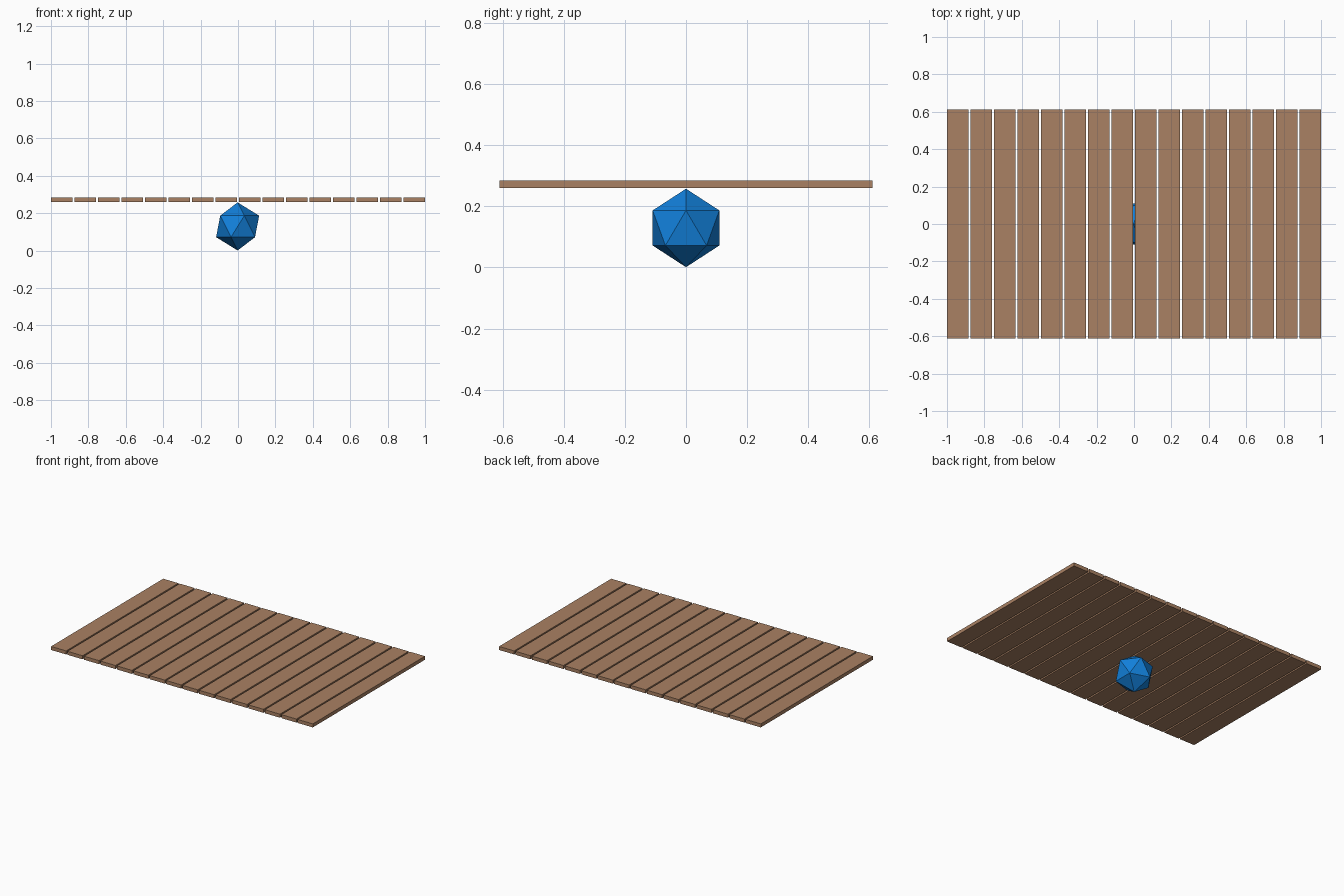
import bpy

if "Cube" in bpy.data.objects:
    bpy.data.objects.remove(bpy.data.objects["Cube"])


def material(name, rgb):
    m = bpy.data.materials.new(name)
    m.diffuse_color = (*rgb, 1.0)
    m.use_nodes = True
    m.node_tree.nodes["Principled BSDF"].inputs["Base Color"].default_value = m.diffuse_color
    return m


wood = material("brown_wood", (0.40, 0.22, 0.125))
blue = material("blue", (0.006, 0.22, 0.72))

# Faceted ball: a flat-shaded icosahedron standing on its point
RADIUS = 0.1285
bpy.ops.mesh.primitive_ico_sphere_add(subdivisions=1, radius=RADIUS,
                                      location=(-0.002, 0, RADIUS + 0.001))
ball = bpy.context.object
ball.name = "faceted_ball"
ball.data.materials.append(blue)

# Deck: row of separate planks with narrow gaps
COUNT, GAP = 16, 0.0107
LENGTH, THICK, BOTTOM = 1.224, 0.0245, 0.261
WIDTH = (2.0 - GAP * (COUNT - 1)) / COUNT
for i in range(COUNT):
    x = -1 + WIDTH / 2 + i * (WIDTH + GAP)
    bpy.ops.mesh.primitive_cube_add(size=1, location=(x, 0, BOTTOM + THICK / 2))
    plank = bpy.context.object
    plank.name = f"plank_{i + 1:02d}"
    plank.scale = (WIDTH, LENGTH, THICK)
    bpy.ops.object.transform_apply(location=False, rotation=False, scale=True)
    plank.data.materials.append(wood)
